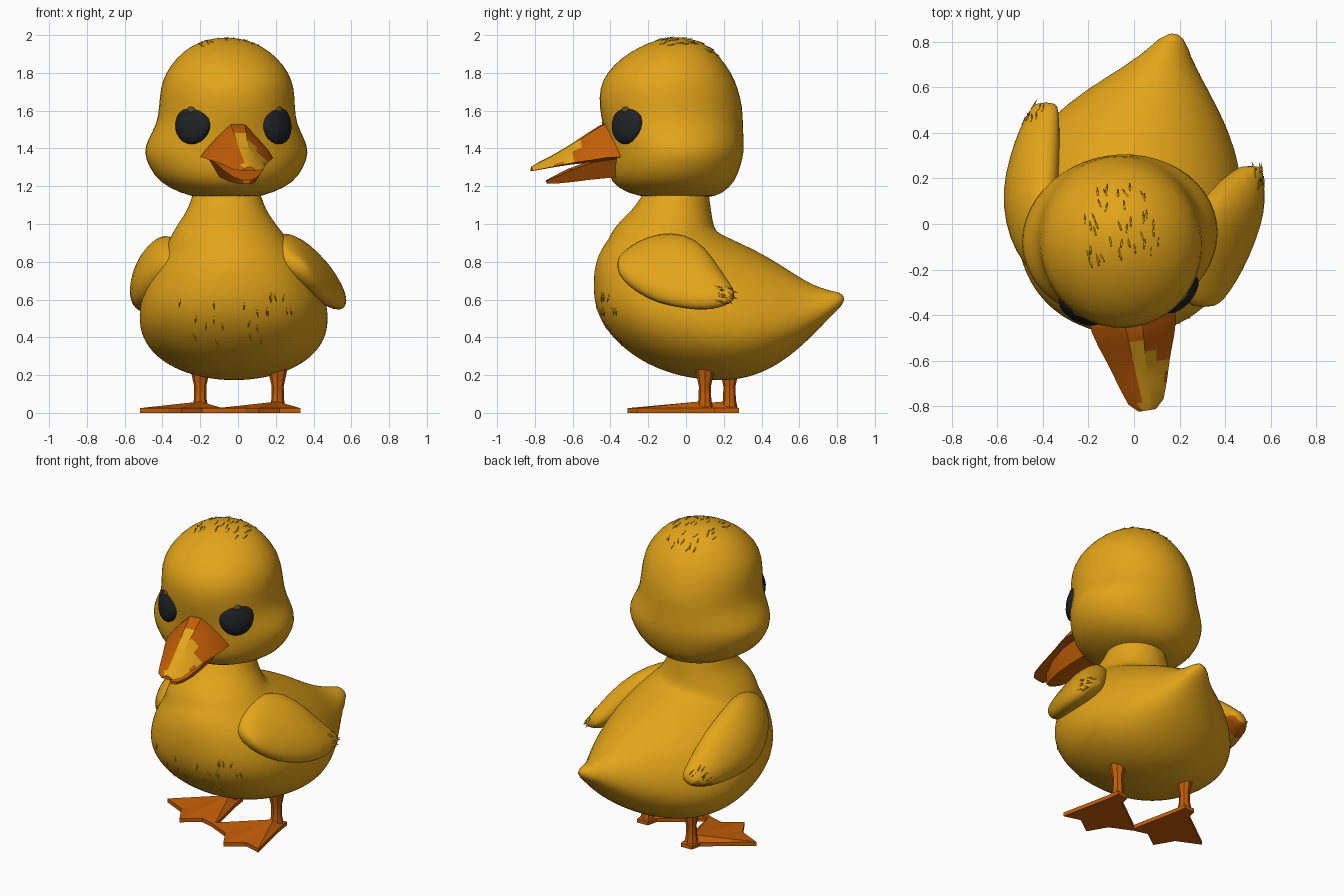
import bpy, bmesh, math, random
from math import sin, cos, pi, radians
from mathutils import Vector, Matrix
from mathutils.bvhtree import BVHTree

random.seed(4)
cube = bpy.data.objects.get("Cube")
if cube:
    bpy.data.objects.remove(cube, do_unlink=True)


def material(name, rgb):
    m = bpy.data.materials.new(name)
    m.use_nodes = True
    m.diffuse_color = (*rgb, 1)
    m.node_tree.nodes["Principled BSDF"].inputs["Base Color"].default_value = (*rgb, 1)
    return m


YELLOW = material("down_yellow", (0.77, 0.375, 0.01))
ORANGE = material("bill_orange", (0.55, 0.112, 0.002))
BLACK = material("eye_black", (0.014, 0.015, 0.018))
BROWN = material("eye_glint_brown", (0.11, 0.07, 0.025))

# The head faces slightly to its left
HEAD = Matrix.Translation((-0.06, -0.07, 0)) @ Matrix.Rotation(radians(9), 4, 'Z')


def finish(name, bm, mats, matrix=None, angle=180, subsurf=0):
    bmesh.ops.recalc_face_normals(bm, faces=bm.faces)
    mesh = bpy.data.meshes.new(name)
    bm.to_mesh(mesh)
    bm.free()
    obj = bpy.data.objects.new(name, mesh)
    bpy.context.collection.objects.link(obj)
    for m in mats:
        mesh.materials.append(m)
    if matrix:
        obj.matrix_world = matrix
    if subsurf:
        mod = obj.modifiers.new("subdivide", 'SUBSURF')
        mod.levels = mod.render_levels = subsurf
    bpy.ops.object.select_all(action='DESELECT')
    obj.select_set(True)
    bpy.context.view_layer.objects.active = obj
    if angle >= 180:
        bpy.ops.object.shade_smooth()
    elif angle:
        bpy.ops.object.shade_smooth_by_angle(angle=radians(angle))
    return obj


def loft(name, rings, mats, **options):
    bm = bmesh.new()
    loops = [[bm.verts.new(p) for p in ring] for ring in rings]
    n = len(loops[0])
    for a, b in zip(loops, loops[1:]):
        for i in range(n):
            j = (i + 1) % n
            bm.faces.new((a[i], a[j], b[j], b[i]))
    bm.faces.new(loops[0])
    bm.faces.new(loops[-1])
    return finish(name, bm, mats, **options)


def angles(n):
    return [2 * pi * i / n for i in range(n)]


def flat_ring(z, cx, cy, rx, ry, n=20):
    return [(cx + rx * cos(t), cy + ry * sin(t), z) for t in angles(n)]


# Body: egg sections from breast to tail (y, centre x, half width, low z, high z)
def body_ring(y, cx, hw, low, high):
    mid = low + 0.43 * (high - low)
    return [(cx + hw * sin(t) * (1 - 0.1 * cos(t)), y,
             mid + cos(t) * ((high - mid) if cos(t) > 0 else (mid - low)))
            for t in angles(20)]


body = [(-0.49, -0.03, 0.04, 0.62, 0.74), (-0.47, -0.03, 0.16, 0.52, 0.84),
        (-0.4, -0.03, 0.32, 0.4, 0.95), (-0.25, -0.03, 0.45, 0.27, 1.03),
        (-0.05, -0.025, 0.507, 0.187, 1.06), (0.15, -0.022, 0.507, 0.162, 0.97),
        (0.3, -0.015, 0.475, 0.172, 0.9), (0.45, 0.005, 0.4, 0.225, 0.825),
        (0.6, 0.06, 0.265, 0.335, 0.72), (0.72, 0.13, 0.13, 0.46, 0.658),
        (0.81, 0.165, 0.07, 0.55, 0.645), (0.845, 0.17, 0.03, 0.58, 0.635)]
body_obj = loft("body", [body_ring(*s) for s in body], [YELLOW], subsurf=2)

# Neck, fused smoothly into the body
neck = [(0.75, -0.04, -0.14, 0.38, 0.3), (0.9, -0.05, -0.13, 0.335, 0.3),
        (1.0, -0.06, -0.115, 0.265, 0.265), (1.1, -0.06, -0.06, 0.19, 0.19),
        (1.25, -0.06, -0.04, 0.175, 0.165)]
loft("neck", [flat_ring(*s) for s in neck], [YELLOW])
body_obj.select_set(True)
bpy.context.view_layer.objects.active = body_obj
bpy.ops.object.join()
fuse = body_obj.modifiers.new("fuse", 'REMESH')
fuse.mode, fuse.voxel_size, fuse.use_smooth_shade = 'VOXEL', 0.022, True
relax = body_obj.modifiers.new("relax", 'SMOOTH')
relax.factor, relax.iterations = 0.5, 10

# Head with full cheeks (z, half width, centre y, half depth)
head = [(1.135, 0.14, 0.035, 0.165), (1.165, 0.25, 0.01, 0.26), (1.22, 0.36, 0, 0.33),
        (1.3, 0.415, 0.005, 0.355), (1.38, 0.445, 0.015, 0.365), (1.45, 0.42, 0.01, 0.368),
        (1.53, 0.373, 0, 0.375), (1.62, 0.362, -0.01, 0.384), (1.72, 0.358, -0.022, 0.37),
        (1.8, 0.33, -0.02, 0.335), (1.88, 0.27, -0.01, 0.265), (1.94, 0.195, 0.01, 0.185),
        (1.975, 0.11, 0.02, 0.105), (1.987, 0.03, 0.02, 0.03)]
head_obj = loft("head", [flat_ring(z, 0, cy, rx, ry, 24) for z, rx, cy, ry in head],
                [YELLOW], matrix=HEAD, subsurf=1)


# Eyes with a small glint, leaning with the cheeks
def ellipsoid(name, size, mat, matrix):
    bm = bmesh.new()
    bmesh.ops.create_uvsphere(bm, u_segments=20, v_segments=12, radius=1)
    bmesh.ops.scale(bm, vec=size, verts=bm.verts)
    finish(name, bm, [mat], matrix=matrix)


for side, label in ((1, "left"), (-1, "right")):
    turn = HEAD @ Matrix.Rotation(radians(39 * side), 4, 'Z')
    socket = turn @ Matrix.Translation((0, -0.352, 1.532)) @ Matrix.Rotation(radians(-13), 4, 'X')
    ellipsoid(label + "_eye", (0.106, 0.052, 0.112), BLACK, socket)
    ellipsoid(label + "_eye_glint", (0.024, 0.008, 0.016), BROWN,
              socket @ Matrix.Translation((0, -0.041, 0.066)))

# Upper bill (distance forward, half width, edge z, ridge z)
upper = [(0.3, 0.19, 1.355, 1.53), (0.38, 0.188, 1.352, 1.525), (0.45, 0.168, 1.34, 1.482),
         (0.5, 0.15, 1.333, 1.45), (0.55, 0.133, 1.325, 1.418), (0.6, 0.118, 1.315, 1.388),
         (0.65, 0.103, 1.305, 1.36), (0.72, 0.078, 1.29, 1.325), (0.758, 0.038, 1.282, 1.303)]
section = [(-1, 0), (-0.87, 0.22), (-0.55, 0.62), (-0.2, 1), (0.2, 1), (0.55, 0.62),
           (0.87, 0.22), (1, 0), (0, -0.12)]
bill = loft("upper_bill",
            [[(u * w, -f, e + v * (top - e)) for u, v in section] for f, w, e, top in upper],
            [ORANGE, YELLOW], matrix=HEAD, angle=30)
for p in bill.data.polygons:
    c, ahead = p.center, -p.center.y
    rim = c.z < 1.32 and abs(c.x) > 0.088
    if p.normal.z > 0.2 and c.x > -0.03 and ahead > 0.45 + 0.8 * max(0, c.x) and not rim:
        p.material_index = 1

# Lower bill, slightly open
lower = [(0.3, 0.15, 1.35, 1.25), (0.45, 0.135, 1.325, 1.235), (0.55, 0.11, 1.29, 1.222),
         (0.63, 0.07, 1.252, 1.214), (0.675, 0.025, 1.232, 1.214)]
loft("lower_bill",
     [[(-w, -f, a), (w, -f, a), (0.6 * w, -f, b), (-0.6 * w, -f, b)] for f, w, a, b in lower],
     [ORANGE], matrix=HEAD, angle=30)


# Wings: leaning oval sections (y, centre x, low z, high z)
def wing(name, side, lean, thick, sections):
    tallest = max(s[3] - s[2] for s in sections)
    rings = []
    for y, cx, low, high in sections:
        mid, half = (low + high) / 2, (high - low) / 2
        fat = thick * math.sqrt(2 * half / tallest)
        rings.append([(cx - side * lean * half * cos(t) + fat * sin(t), y, mid + half * cos(t))
                      for t in angles(16)])
    return loft(name, rings, [YELLOW, ORANGE], subsurf=1)


left_wing = wing("left_wing", 1, 0.62, 0.115, [
    (-0.365, 0.305, 0.76, 0.81), (-0.34, 0.31, 0.7, 0.85), (-0.26, 0.322, 0.635, 0.91),
    (-0.15, 0.347, 0.575, 0.957), (0, 0.395, 0.545, 0.955), (0.1, 0.43, 0.54, 0.885),
    (0.18, 0.468, 0.553, 0.765), (0.24, 0.505, 0.583, 0.675), (0.255, 0.51, 0.605, 0.645)])
right_wing = wing("right_wing", -1, 0.3, 0.115, [
    (-0.27, -0.34, 0.76, 0.83), (-0.22, -0.365, 0.69, 0.88), (-0.12, -0.41, 0.61, 0.93),
    (0, -0.44, 0.56, 0.95), (0.15, -0.456, 0.535, 0.915), (0.3, -0.435, 0.525, 0.835),
    (0.42, -0.415, 0.525, 0.735), (0.5, -0.395, 0.545, 0.66), (0.535, -0.385, 0.565, 0.625)])
# Bare underside of the drooping wing tip
for p in right_wing.data.polygons:
    if p.center.y > 0.4 and p.normal.z < -0.35:
        p.material_index = 1

# Legs and webbed feet, toes turned to the same side
OUTLINE = [(0.04, 0.05), (0.05, -0.03), (0.12, -0.36), (0.01, -0.33), (-0.1, -0.41),
           (-0.17, -0.29), (-0.32, -0.22), (-0.05, -0.02), (-0.035, 0.045)]
for label, x, y in (("left", 0.21, 0.1), ("right", -0.2, 0.23)):
    place = Matrix.Translation((x, y, 0))
    shin = [(0.03, 0.042), (0.07, 0.034), (0.14, 0.032), (0.2, 0.045), (0.25, 0.055)]
    loft(label + "_leg", [flat_ring(z, 0, 0, r, r, 8) for z, r in shin], [ORANGE],
         matrix=place, angle=40)
    bm = bmesh.new()
    base = [bm.verts.new((px, py, 0)) for px, py in OUTLINE]
    rim = [bm.verts.new((px, py, 0.025)) for px, py in OUTLINE]
    ankle = bm.verts.new((0, -0.03, 0.06))
    bm.faces.new(base)
    for i in range(len(base)):
        j = (i + 1) % len(base)
        bm.faces.new((base[i], base[j], rim[j], rim[i]))
        bm.faces.new((rim[i], rim[j], ankle))
    finish(label + "_foot", bm, [ORANGE], matrix=place, angle=0)


# Downy tufts lying on the surface, found by casting rays at it
def tufts(name, target, origins, aim, lie, matrix=None):
    tree = BVHTree.FromObject(target, bpy.context.evaluated_depsgraph_get())
    bm = bmesh.new()
    for origin in origins:
        hit, normal, _, _ = tree.ray_cast(Vector(origin), Vector(aim))
        if hit is None:
            continue
        if normal.dot(Vector(aim)) > 0:
            normal = -normal
        along = Vector(lie) + Vector([random.uniform(-0.3, 0.3) for _ in range(3)])
        along = (along - normal * along.dot(normal)).normalized()
        across = along.cross(normal) * 0.008
        hit = hit - normal * 0.006
        root = [bm.verts.new(p) for p in (hit - across, hit + across, hit + normal * 0.009)]
        tip = bm.verts.new(hit + along * 0.045 + normal * 0.01)
        bm.faces.new(root)
        for k in range(3):
            bm.faces.new((root[k], root[(k + 1) % 3], tip))
    finish(name, bm, [YELLOW], matrix=matrix)


def scatter(count, low, high):
    return [[random.uniform(a, b) for a, b in zip(low, high)] for _ in range(count)]


tufts("crown_tufts", head_obj, scatter(40, (-0.16, -0.12, 3), (0.16, 0.22, 3)),
      (0, 0, -1), (0, 1, 0), HEAD)
tufts("breast_tufts", body_obj, scatter(22, (-0.32, -3, 0.38), (0.3, -3, 0.65)),
      (0, 1, 0), (0, 0, -1))
tufts("left_wing_tufts", left_wing, scatter(14, (3, 0.15, 0.58), (3, 0.24, 0.68)),
      (-1, 0, 0), (0, 1, -0.4))
tufts("right_wing_tufts", right_wing, scatter(14, (-3, 0.42, 0.56), (-3, 0.52, 0.68)),
      (1, 0, 0), (0, 1, -0.4))
